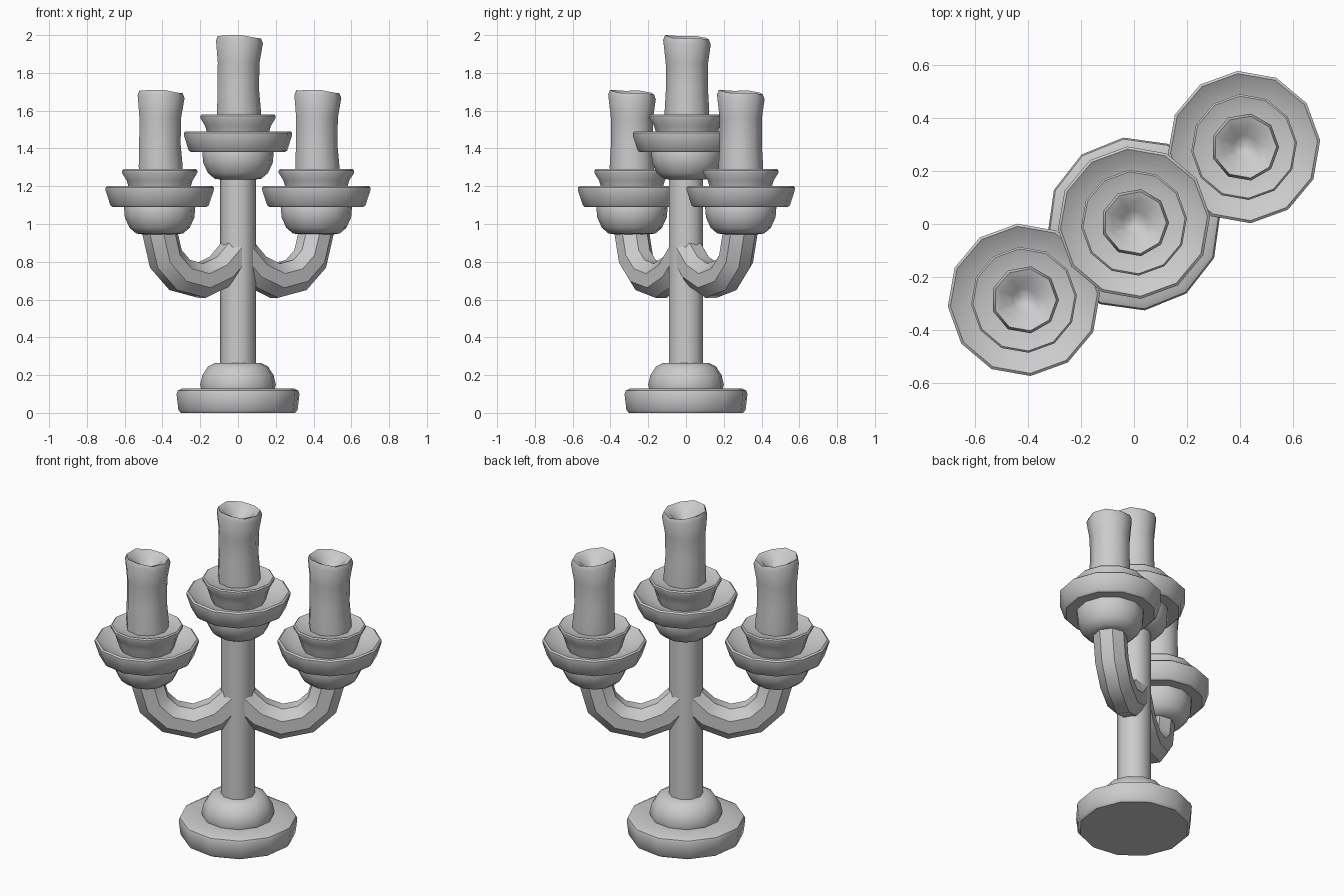
import bpy, bmesh, math
from mathutils import Vector

default = bpy.data.objects.get("Cube")
if default:
    bpy.data.objects.remove(default, do_unlink=True)

grey = bpy.data.materials.new("plain_grey")
grey.use_nodes = True
colour = (0.6, 0.6, 0.6, 1)
grey.diffuse_color = colour
grey.node_tree.nodes["Principled BSDF"].inputs["Base Color"].default_value = colour


def finish(bm, name, location=(0, 0, 0), sharp=40):
    bmesh.ops.recalc_face_normals(bm, faces=bm.faces)
    mesh = bpy.data.meshes.new(name)
    bm.to_mesh(mesh)
    bm.free()
    mesh.materials.append(grey)
    obj = bpy.data.objects.new(name, mesh)
    obj.location = location
    bpy.context.collection.objects.link(obj)
    bpy.ops.object.select_all(action='DESELECT')
    obj.select_set(True)
    bpy.context.view_layer.objects.active = obj
    bpy.ops.object.shade_smooth_by_angle(angle=math.radians(sharp))
    return obj


def skin(bm, rings):
    # Bridge consecutive rings of vertices
    for low, high in zip(rings, rings[1:]):
        n = len(low)
        for i in range(n):
            j = (i + 1) % n
            bm.faces.new((low[i], low[j], high[j], high[i]))


def lathe(name, profile, sides, phase, location=(0, 0, 0), warp=None, sharp=40):
    bm = bmesh.new()
    rings = []
    for row, (r, z) in enumerate(profile):
        ring = []
        for i in range(sides):
            a = math.tau * i / sides + math.radians(phase)
            p = Vector((r * math.cos(a), r * math.sin(a), z))
            ring.append(bm.verts.new(warp(p, a, row) if warp else p))
        rings.append(ring)
    skin(bm, rings)
    bm.faces.new(rings[0])
    bm.faces.new(rings[-1])
    return finish(bm, name, location, sharp)


def tube(name, path, radius, sides, side_axis):
    # Mitred tube along a path lying in one vertical plane
    bm = bmesh.new()
    rings = []
    for k, p in enumerate(path):
        before = (p - path[k - 1]).normalized() if k else (path[1] - p).normalized()
        after = (path[k + 1] - p).normalized() if k < len(path) - 1 else before
        tangent = (before + after).normalized()
        normal = tangent.cross(side_axis)
        stretch = 1 / max(tangent.dot(after), 0.5)
        ring = []
        for i in range(sides):
            a = math.tau * (i + 0.5) / sides
            ring.append(bm.verts.new(p + radius * (
                math.cos(a) * stretch * normal + math.sin(a) * side_axis)))
        rings.append(ring)
    skin(bm, rings)
    bm.faces.new(rings[0])
    bm.faces.new(rings[-1])
    return finish(bm, name)


# Foot and stem
lathe("base", [(0.305, 0), (0.318, 0.015), (0.328, 0.10), (0.322, 0.118),
               (0.30, 0.128), (0.19, 0.13)], 12, 7)
lathe("base_dome", [(0.195, 0.12), (0.202, 0.15), (0.19, 0.20), (0.16, 0.245),
                    (0.12, 0.265), (0.08, 0.265)], 12, 7)
lathe("stem", [(0.095, 0.25), (0.095, 1.25)], 10, 0)

# Cup parts, with heights measured from the underside of the cup
BOWL = [(0.09, 0), (0.125, 0.005), (0.16, 0.035), (0.185, 0.09), (0.19, 0.15), (0.18, 0.17)]
DISH = [(0.17, 0.145), (0.25, 0.145), (0.262, 0.155), (0.288, 0.235), (0.288, 0.248),
        (0.278, 0.256), (0.23, 0.225), (0.15, 0.205)]
COLLAR = [(0.145, 0.19), (0.165, 0.25), (0.175, 0.285), (0.2, 0.325), (0.2, 0.338),
          (0.193, 0.345), (0.165, 0.335), (0.10, 0.325)]
CANDLE = [(0.118, 0.31), (0.12, 0.36), (0.113, 0.48), (0.114, 0.62), (0.128, 0.725),
          (0.118, 0.75), (0.085, 0.735), (0.045, 0.69), (0.015, 0.675)]


def melt(p, a, row):
    # Uneven, gently leaning candle with a tilted rim
    if row >= 4:
        p.z += 0.004 - 0.06 * p.x - 0.07 * p.y + 0.004 * math.sin(3 * a)
        p *= 1.0
    p.x += (0.004, 0.002, -0.002, 0.0, 0.004, 0.004, 0.0, 0.0, 0.0)[row]
    return p


def holder(prefix, x, y, z):
    lathe(prefix + "_bowl", BOWL, 12, 5, (x, y, z))
    lathe(prefix + "_dish", DISH, 12, 5, (x, y, z))
    lathe(prefix + "_collar", COLLAR, 12, 5, (x, y, z))
    lathe(prefix + "_candle", CANDLE, 9, 0, (x, y, z), melt, 50)


holder("centre", 0, 0.005, 1.235)

# Two arms on a diagonal, each carrying a holder
ARM = [(0, 0.86), (0.11, 0.752), (0.24, 0.70), (0.375, 0.73), (0.465, 0.815), (0.508, 0.97)]
direction = Vector((0.415, 0.288, 0)).normalized()
for prefix, sign in (("left", 1), ("right", -1)):
    out = direction * sign
    path = [out * d + Vector((0, 0, z)) for d, z in ARM]
    tube(prefix + "_arm", path, 0.094, 8, out.cross(Vector((0, 0, 1))))
    holder(prefix, out.x * 0.505, out.y * 0.505 + 0.002, 0.945)
